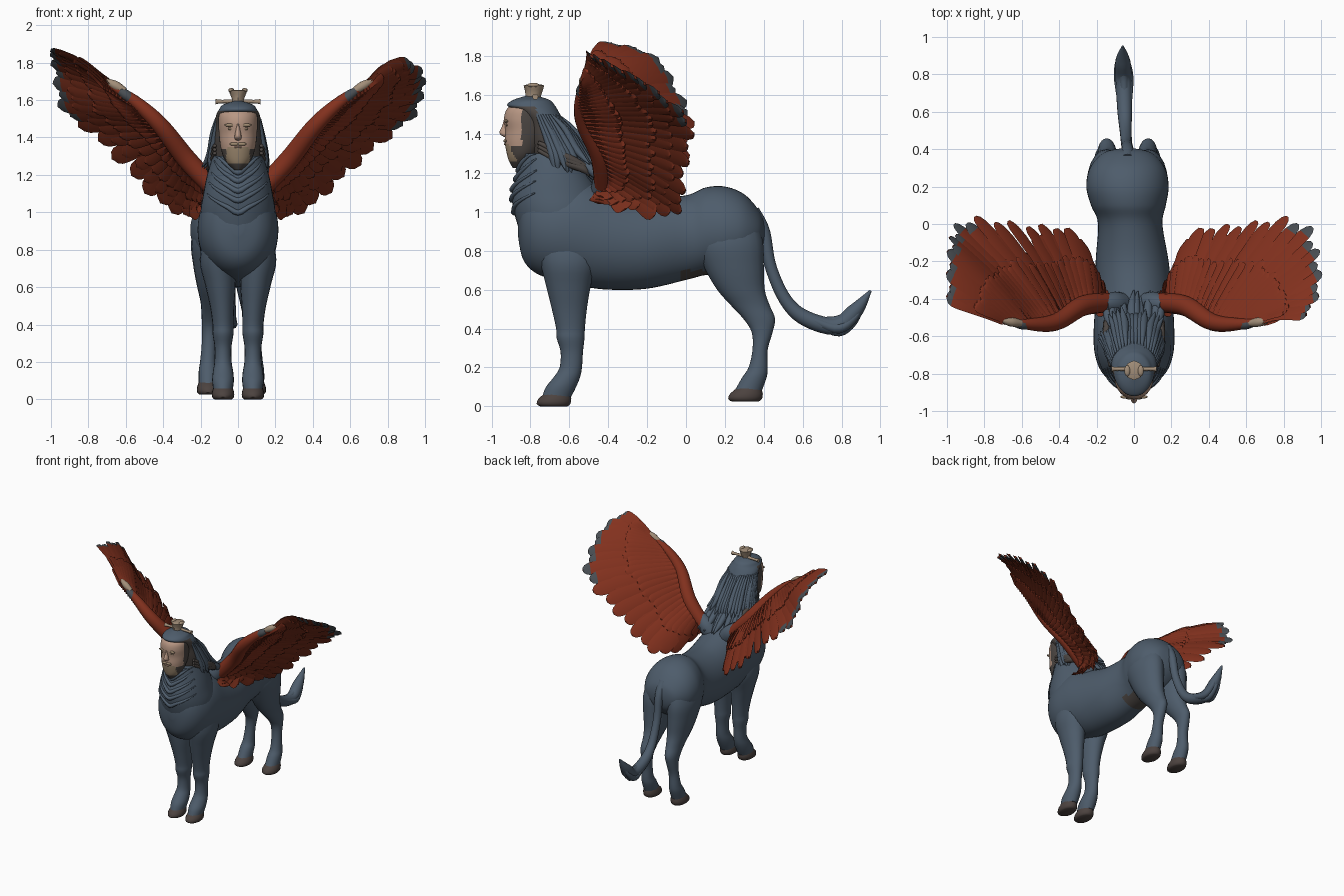
import bpy, bmesh, math, random
from mathutils import Vector

if "Cube" in bpy.data.objects:
    bpy.data.objects.remove(bpy.data.objects["Cube"])

random.seed(4)

def material(name, col):
    m = bpy.data.materials.new(name)
    m.diffuse_color = (*col, 1)
    m.use_nodes = True
    m.node_tree.nodes["Principled BSDF"].inputs["Base Color"].default_value = m.diffuse_color
    return m

SLATE = material("slate coat", (.076, .108, .148))
RED = material("red feather", (.228, .031, .013))
DARK = material("dark red feather", (.185, .027, .011))
SKIN = material("skin", (.48, .31, .23))
BROWN = material("brown hair", (.072, .061, .055))
TAN = material("tan beard", (.34, .25, .16))
BEIGE = material("beige crown", (.36, .27, .19))
HOOF = material("hoof", (.072, .055, .05))
TIP = material("grey feather tip", (.066, .076, .086))

def spline(pts, s):
    """Catmull-Rom point at s in 0..1 along a list of tuples."""
    n = len(pts) - 1
    i = min(int(s * n), n - 1)
    t = s * n - i
    a, b, c, d = (pts[max(0, min(n, i + k))] for k in (-1, 0, 1, 2))
    return Vector([.5 * (2*q + (r - p)*t + (2*p - 5*q + 4*r - u)*t*t + (3*q - p - 3*r + u)*t**3)
                   for p, q, r, u in zip(a, b, c, d)])

def finish(name, bm, mats, angle=50):
    bmesh.ops.recalc_face_normals(bm, faces=bm.faces)
    me = bpy.data.meshes.new(name)
    bm.to_mesh(me)
    bm.free()
    ob = bpy.data.objects.new(name, me)
    bpy.context.collection.objects.link(ob)
    for m in mats:
        me.materials.append(m)
    bpy.ops.object.select_all(action='DESELECT')
    ob.select_set(True)
    bpy.context.view_layer.objects.active = ob
    bpy.ops.object.shade_smooth_by_angle(angle=math.radians(angle))
    return ob

def skin_rings(bm, rings):
    """Bridge rings of points into a closed skin."""
    vs = [[bm.verts.new(p) for p in r] for r in rings]
    n = len(vs[0])
    for a, b in zip(vs, vs[1:]):
        for j in range(n):
            bm.faces.new((a[j], a[(j+1) % n], b[(j+1) % n], b[j]))
    bm.faces.new(vs[0])
    bm.faces.new(vs[-1])

def section(r, axis, ang):
    """Point on an elliptical section r = (position, low, high, half width, centre x)."""
    x = r[4] + r[3] * math.cos(ang)
    v = (r[1] + r[2]) / 2 + (r[2] - r[1]) / 2 * math.sin(ang)
    return Vector((x, r[0], v)) if axis == 'y' else Vector((x, v, r[0]))

def loft(name, rings, axis, mat, n=28, sub=4, rule=None):
    rings = [tuple(r) + (0,) * (5 - len(r)) for r in rings]
    bm = bmesh.new()
    k = (len(rings) - 1) * sub
    out = []
    for i in range(k + 1):
        r = spline(rings, i / k)
        r[3] = max(r[3], .004)
        out.append([section(r, axis, 2*math.pi*j/n) for j in range(n)])
    skin_rings(bm, out)
    if rule:
        for f in bm.faces:
            f.material_index = rule(f.calc_center_median())
    return finish(name, bm, mat if isinstance(mat, list) else [mat])

def add_tube(bm, pts, n=8, steps=14):
    """Tapered tube through (x, y, z, radius) points."""
    out = []
    ref = Vector((0, 1, .3)) if abs(pts[-1][0] - pts[0][0]) > .1 else Vector((1, 0, 0))
    for i in range(steps + 1):
        s = i / steps
        p = spline(pts, s)
        d = (spline(pts, min(1, s + .02)) - spline(pts, max(0, s - .02))).to_3d().normalized()
        u = d.cross(ref).normalized()
        v = d.cross(u)
        c, r = Vector(p[:3]), max(p[3], .002)
        out.append([c + r*(u*math.cos(2*math.pi*j/n) + v*math.sin(2*math.pi*j/n)) for j in range(n)])
    skin_rings(bm, out)

def tubes(name, paths, mat, n=8, steps=14):
    bm = bmesh.new()
    for p in paths:
        add_tube(bm, p, n, steps)
    return finish(name, bm, [mat])

def ball(name, loc, size, mat):
    bpy.ops.mesh.primitive_uv_sphere_add(segments=16, ring_count=10, location=loc)
    ob = bpy.context.object
    ob.name, ob.scale = name, size
    ob.data.materials.append(mat)
    bpy.ops.object.shade_smooth()

# Torso with a brown groin, and neck
loft("torso", [(-.865, .88, .98, .03), (-.84, .76, 1.10, .12), (-.78, .69, 1.15, .18),
               (-.68, .65, 1.17, .212), (-.55, .62, 1.18, .215), (-.40, .60, 1.12, .205),
               (-.2, .605, 1.07, .195, -.01), (0, .65, 1.085, .172, -.02), (.1, .675, 1.125, .20, -.03),
               (.2, .68, 1.13, .22, -.035), (.3, .71, 1.09, .20, -.035), (.38, .79, 1.0, .13, -.035),
               (.405, .87, .93, .03, -.035)], 'y', [SLATE, BROWN], 44, 6,
     lambda c: 1 if -.04 < c.y < .17 and c.z < .70 else 0)
NECK = [(.85, -.84, -.45, .19, 0), (1.0, -.885, -.43, .20, 0), (1.1, -.895, -.45, .185, 0),
        (1.2, -.865, -.50, .165, 0), (1.3, -.85, -.55, .135, 0)]
loft("neck", NECK, 'z', SLATE, 36)

# Chevron folds of the mane down the chest
folds = []
for z in (1.24, 1.19, 1.13, 1.07, 1.0):
    path = []
    for k in range(-4, 5):
        zz = min(1.3, z - .04 + .028 * abs(k))
        p = section(spline(NECK, (zz - .85) / .45), 'z', -math.pi/2 + k * .27)
        path.append((*p, .016 - .003 * abs(k)))
    folds.append(path)
tubes("chest_mane_folds", folds, SLATE, 8, 24)

# Legs and hooves, both sides
FRONT = [(.92, -.77, -.46, .07, .10), (.75, -.75, -.46, .095, .11), (.62, -.72, -.49, .083, .095),
         (.50, -.69, -.51, .065, .085), (.40, -.668, -.52, .056, .08), (.35, -.665, -.522, .056, .08),
         (.28, -.645, -.53, .045, .08), (.20, -.65, -.535, .046, .08), (.15, -.68, -.545, .054, .08),
         (.10, -.72, -.565, .058, .08), (.05, -.74, -.59, .052, .08)]
HIND = [(1.0, .07, .35, .07, .10), (.85, .04, .395, .105, .11), (.72, .09, .40, .095, .11),
        (.60, .16, .405, .078, .105), (.52, .23, .43, .06, .105), (.45, .295, .458, .05, .11),
        (.38, .338, .445, .042, .115), (.29, .342, .42, .039, .12), (.20, .322, .42, .043, .125),
        (.15, .29, .415, .05, .125), (.08, .25, .39, .05, .125)]
for side, sx in (("left", -1), ("right", 1)):
    for leg, rings, ox in (("front", FRONT, 0), ("hind", HIND, -.035)):
        loft(f"{leg}_leg_{side}", [(*r[:4], ox + sx * r[4]) for r in rings], 'z', SLATE, 20)
    for leg, x, y, z in (("front", .08*sx, 0, 0), ("hind", -.035 + .125*sx, .985, .025)):
        loft(f"{leg}_hoof_{side}", [(z, y - .75, y - .61, .046, x), (z + .012, y - .768, y - .595, .058, x),
                                    (z + .04, y - .758, y - .59, .059, x), (z + .075, y - .715, y - .60, .046, x)],
             'z', HOOF, 20, 2)

# Tail with a thick tuft
tubes("tail", [[(-.035, .34, 1.0, .04), (-.035, .40, .90, .032), (-.04, .435, .72, .03),
                (-.045, .51, .55, .033), (-.05, .61, .455, .04), (-.055, .77, .412, .044),
                (-.06, .87, .49, .04), (-.06, .95, .595, .006)]], SLATE, 14, 40)
tubes("tail_tuft_locks", [[(-.05 + dx, .66, .44, .02), (-.055 + 1.3*dx, .78, .40 + dz, .026),
                           (-.06 + dx, .86, .45 + dz, .022), (-.06 + dx, .91, .52 + dz, .003)]
                          for dx, dz in ((-.02, -.01), (.02, 0), (0, .04), (0, -.015))], SLATE)

# Head: skin in front, tan chin beard, brown side whiskers and jaw
def face_rule(c):
    if c.z < 1.345 - .25 * max(0, abs(c.x) - .05):
        return 1 if abs(c.x) < .062 and c.z > 1.258 and c.y < -.87 else 2
    return 0 if c.y < -.845 and c.z < 1.54 else 2
loft("head", [(1.225, -.89, -.83, .02), (1.26, -.91, -.80, .055), (1.30, -.922, -.76, .08),
              (1.36, -.932, -.72, .095), (1.42, -.93, -.70, .102), (1.48, -.936, -.70, .105),
              (1.53, -.92, -.70, .098), (1.565, -.87, -.72, .06)],
     'z', [SKIN, TAN, BROWN], 48, 6, face_rule)
loft("nose", [(1.475, -.937, -.90, .010), (1.44, -.946, -.90, .013), (1.41, -.960, -.90, .018),
              (1.395, -.952, -.90, .019), (1.385, -.935, -.90, .012)], 'z', SKIN, 12, 3)
for side, sx in (("left", -1), ("right", 1)):
    ball(f"eye_{side}", (.04*sx, -.921, 1.446), (.015, .006, .006), TAN)
    ball(f"brow_{side}", (.043*sx, -.924, 1.466), (.030, .010, .009), TAN)
    ball(f"moustache_{side}", (.02*sx, -.930, 1.365), (.026, .009, .009), TAN)
ball("mouth", (0, -.931, 1.348), (.022, .006, .005), SKIN)

# Hair: cap with brown temples, long back and hanging locks
HAIR = [(1.20, -.76, -.50, .13, 0), (1.30, -.79, -.52, .137, 0), (1.38, -.81, -.575, .133, 0),
        (1.46, -.825, -.625, .125, 0), (1.515, -.875, -.655, .118, 0), (1.548, -.92, -.675, .102, 0),
        (1.575, -.89, -.70, .08, 0), (1.595, -.83, -.76, .02, 0)]
loft("hair", HAIR, 'z', [SLATE, BROWN], 48, 5,
     lambda c: 1 if 1.28 < c.z < 1.545 and -.90 < c.y < -.735 - (c.z - 1.4) * .3 else 0)
locks = []
for k in range(26):
    a = -.25 + (math.pi + .5) * k / 25
    c, s = math.cos(a), math.sin(a)
    j = random.uniform(-.03, .03)
    locks.append([(.118*c, -.745 + .09*s, 1.50, .006), (.134*c, -.69 + .115*s, 1.40 + j, .016),
                  (.145*c, -.65 + .14*s, 1.30 + j, .022), ((.17 + j)*c, -.62 + .17*s + j, 1.22 + j, .003)])
for k in range(14):
    x = -.13 + .02 * k
    j = random.uniform(-.04, .04)
    locks.append([(x*.7, -.56, 1.30, .015), (x, -.52 + j*.4, 1.235, .025),
                  (x*1.1, -.46 + j, 1.17, .022), (x*1.1 + j*.3, -.39 + j, 1.115, .004)])
tubes("hair_locks", locks, SLATE)
# Brown under-locks sweeping back below the hair on both sides
tubes("brown_locks", [[(.125*sx, -.76, 1.345 - d, .010), (.140*sx, -.66, 1.295 - d, .018),
                       (.146*sx, -.56 + d, 1.25 - d, .020), (.135*sx, -.47 - d, 1.20 - .6*d, .004)]
                      for sx in (-1, 1) for d in (-.012, .008, .028)], BROWN)

# Crown with a cross bar
loft("crown", [(1.57, -.83, -.75, .035), (1.60, -.825, -.745, .03), (1.63, -.83, -.735, .042),
               (1.65, -.835, -.73, .05), (1.655, -.82, -.745, .035)], 'z', BEIGE, 8, 1)
tubes("crown_bar", [[(-.12, -.775, 1.592, .016), (-.09, -.775, 1.592, .010), (0, -.775, 1.594, .012),
                     (.09, -.775, 1.592, .010), (.12, -.775, 1.592, .016)]], BEIGE)
for i, x in enumerate((-.036, 0, .036)):
    ball(f"crown_knob_{i}", (x, -.785, 1.652 - (.012 if x == 0 else 0)), (.016, .03, .012), BEIGE)

# Wings: feathers run from the arm line to the outer rim
ARM = [(.14, -.42, 1.14), (.28, -.44, 1.29), (.42, -.525, 1.47), (.56, -.535, 1.60), (.70, -.515, 1.69)]
RIM_IN = [(.21, -.45, 1.045), (.24, -.20, .985), (.31, -.05, .985), (.42, -.01, 1.04), (.55, 0, 1.16)]
RIM = {"right": RIM_IN + [(.68, .02, 1.28), (.82, .04, 1.40), (.94, 0, 1.50), (.98, -.1, 1.58),
                          (1, -.2, 1.66), (1, -.3, 1.71), (.98, -.4, 1.76), (.92, -.485, 1.80)],
       "left": RIM_IN + [(.70, .02, 1.32), (.85, .04, 1.46), (.95, .01, 1.55), (.98, -.05, 1.65),
                         (.99, -.1, 1.75), (1, -.18, 1.81), (1, -.28, 1.845), (1, -.385, 1.865)]}

def feather(bm, rim, s, reach, off, width, sx, tip):
    mid = lambda q: (spline(ARM, q) + spline(rim, q)) / 2
    root = spline(ARM, s)
    spine = (spline(rim, s) - root) * reach
    up = (mid(min(1, s + .03)) - mid(max(0, s - .03))).cross(spine).normalized()
    side = spine.cross(up).normalized()
    rings = []
    for t, w in ((0, .5), (.3, .75), (.6, .95), (.82, 1), (.92, .92), (.975, .65), (1, .25)):
        c = root + spine * t + up * (off + .03 * math.sin(math.pi * t * reach))
        h = side * w * width
        tilt = up * .007 * w
        ring = [c - h - tilt, c + up * .009, c + h + tilt, c - up * .009]
        rings.append([bm.verts.new((p.x * sx, p.y, p.z)) for p in ring])
    for i, (a, b) in enumerate(zip(rings, rings[1:])):
        for j in range(4):
            f = bm.faces.new((a[j], a[(j+1) % 4], b[(j+1) % 4], b[j]))
            f.material_index = 2 if tip and i > 3 else (0 if j < 2 else 1)
    bm.faces.new(rings[0])
    bm.faces.new(rings[-1])

for side, sx in (("left", -1), ("right", 1)):
    rim = RIM[side]
    for name, count, reach, off, width in (("flight_feathers", 21, 1, 0, .054),
                                           ("middle_feathers", 26, .87, -.006, .042),
                                           ("upper_coverts", 30, .58, .008, .036),
                                           ("lower_coverts", 32, .66, -.016, .034),
                                           ("small_lower_coverts", 34, .36, -.03, .028)):
        bm = bmesh.new()
        for i in range(count):
            s = i / (count - 1)
            vary = 1 - (.045 * (i % 2) if reach == 1 else random.uniform(0, .12))
            feather(bm, rim, s, reach * vary, off, width, sx, reach == 1 and s > .5)
        finish(f"{name}_{side}", bm, [RED, RED if reach < .4 else DARK, TIP], 35)
    radii = (.052, .054, .046, .032, .012)
    tubes(f"wing_arm_{side}", [[(p[0]*sx, p[1], p[2], r) for p, r in zip(ARM, radii)]], RED, 14, 28)
    tubes(f"wing_shoulder_{side}", [[(.05*sx, -.43, 1.06, .06), (.11*sx, -.425, 1.13, .062),
                                     (.165*sx, -.435, 1.19, .04)]], SLATE, 14)
    # bare patch and grey patch on the leading edge
    d = .01 if sx > 0 else -.005
    tubes(f"wing_patch_{side}", [[((.61 + d)*sx, -.531, 1.648, .018), ((.66 + d)*sx, -.524, 1.678, .025),
                                  ((.71 + d)*sx, -.515, 1.705, .012)]], BEIGE, 12)
    tubes(f"wing_grey_patch_{side}", [[(.575*sx, -.539, 1.610, .026), (.60*sx, -.536, 1.628, .028),
                                       (.63*sx, -.531, 1.648, .022)]], TIP, 12)
